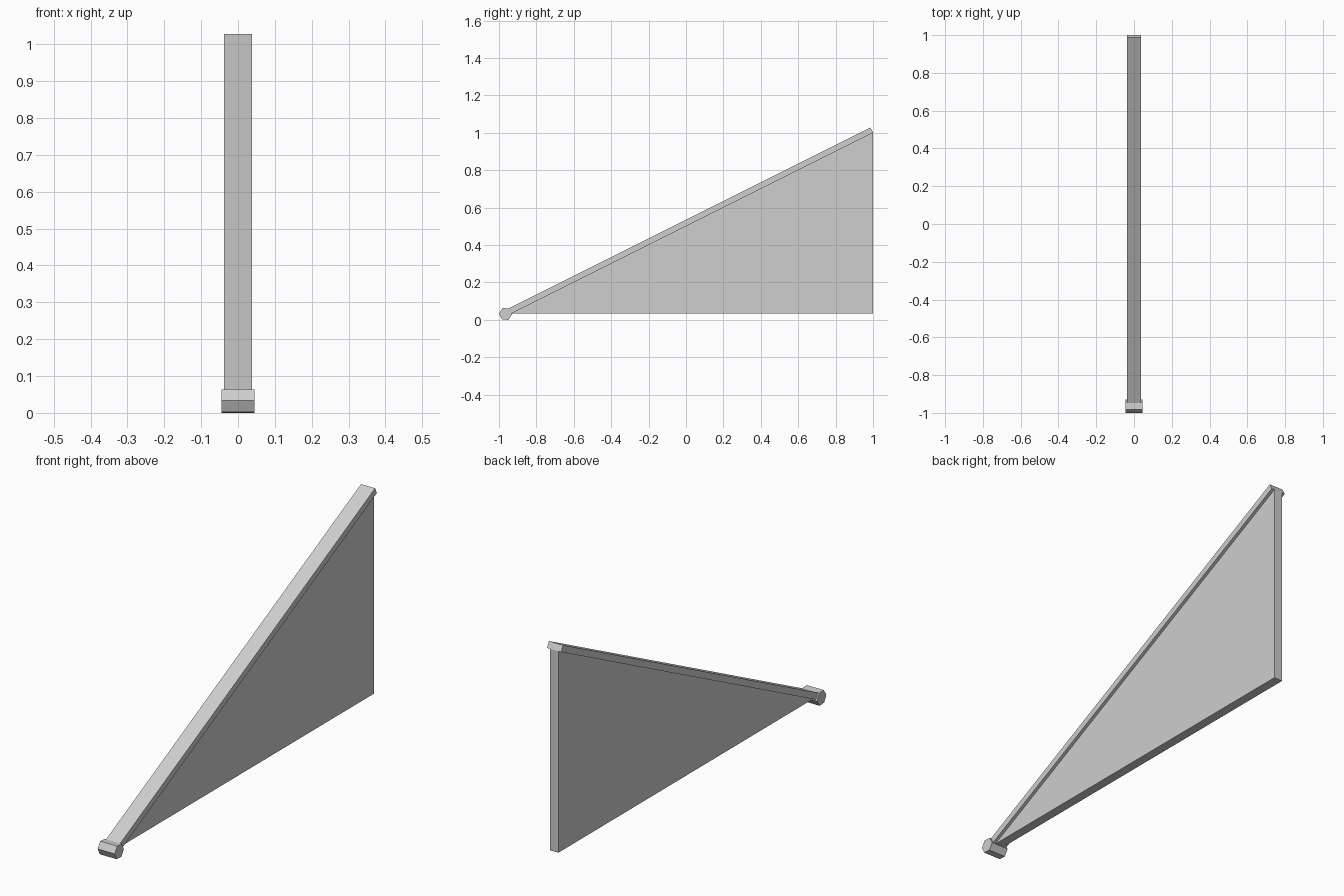
import bpy
import bmesh
from math import atan2, cos, sin, pi
from mathutils import Vector

cube = bpy.data.objects.get("Cube")
if cube:
    bpy.data.objects.remove(cube, do_unlink=True)

grey = bpy.data.materials.new("light_grey")
grey.use_nodes = True
colour = (0.62, 0.62, 0.62, 1)
grey.diffuse_color = colour
grey.node_tree.nodes["Principled BSDF"].inputs["Base Color"].default_value = colour


def extruded_profile(name, profile, half_width):
    """Extrude a side profile of (y, z) points evenly across x."""
    bm = bmesh.new()
    face = bm.faces.new([bm.verts.new((-half_width, y, z)) for y, z in profile])
    result = bmesh.ops.extrude_face_region(bm, geom=[face])
    moved = [v for v in result["geom"] if isinstance(v, bmesh.types.BMVert)]
    bmesh.ops.translate(bm, verts=moved, vec=(2 * half_width, 0, 0))
    bmesh.ops.recalc_face_normals(bm, faces=bm.faces)
    mesh = bpy.data.meshes.new(name)
    bm.to_mesh(mesh)
    bm.free()
    mesh.materials.append(grey)
    obj = bpy.data.objects.new(name, mesh)
    bpy.context.collection.objects.link(obj)
    return obj


# Shared layout: the rail runs up the slope from the centre of the foot bar
slope = atan2(1, 2)
along = Vector((cos(slope), sin(slope)))
across = Vector((-sin(slope), cos(slope)))
foot = Vector((-0.965, 0.0315))
top_corner = Vector((1.0, 1.0))
rail_depth = 0.031

# Hexagonal foot bar, turned to follow the slope
radius = 0.0353
hexagon = [foot + radius * Vector((cos(slope + pi / 6 + i * pi / 3),
                                   sin(slope + pi / 6 + i * pi / 3)))
           for i in range(6)]
extruded_profile("foot_bar", hexagon, 0.045)

# Sloping rail
low_corner = top_corner - along * (top_corner - foot).dot(along)
rail = [low_corner, top_corner,
        top_corner + across * rail_depth, low_corner + across * rail_depth]
extruded_profile("sloping_rail", rail, 0.0375)

# Triangular web panel under the rail
base_z = 0.033
tip = Vector((1 - 2 * (1 - base_z), base_z))
extruded_profile("web_panel", [tip, Vector((1, base_z)), top_corner], 0.0225)
